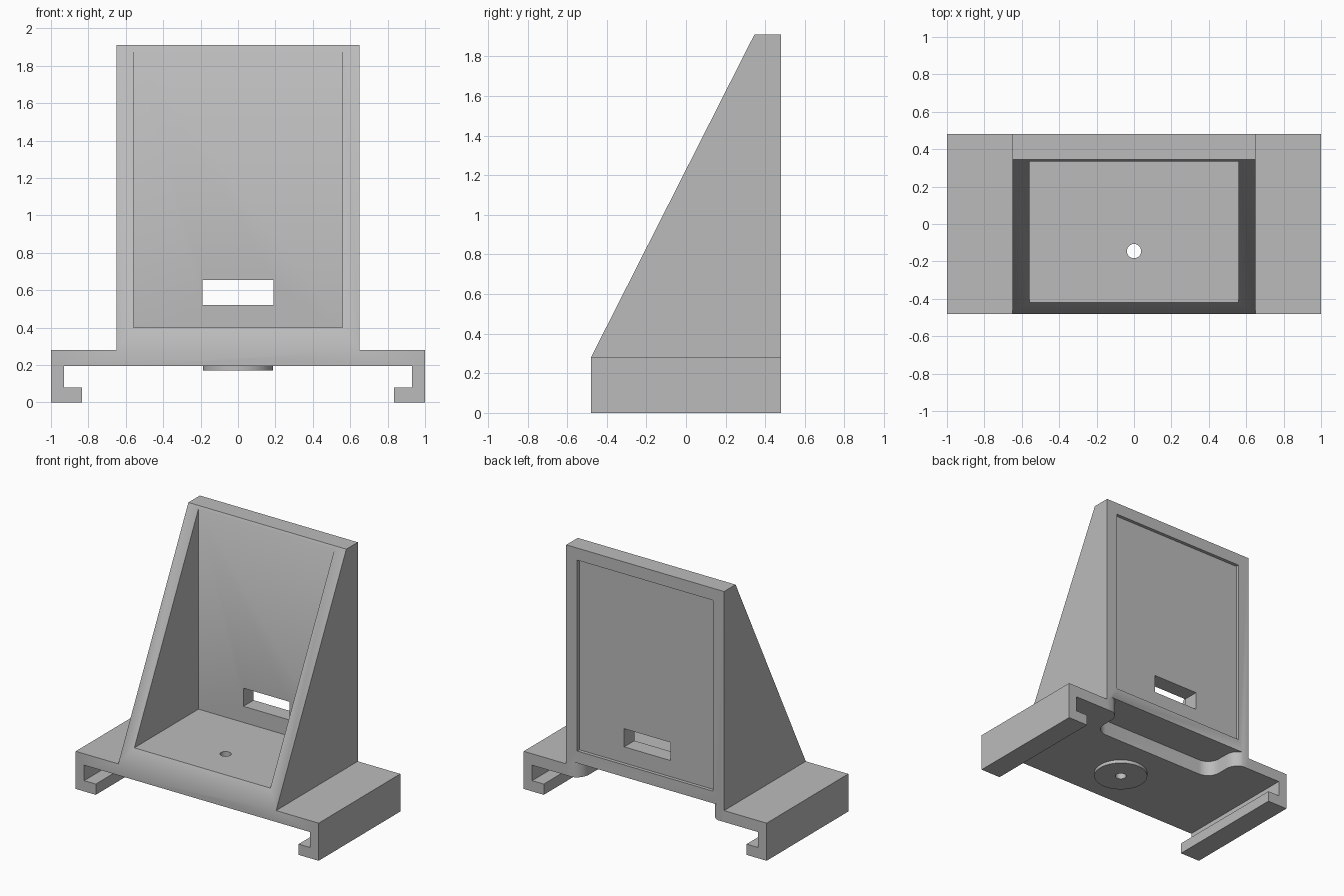
import bpy, bmesh, math
from mathutils import Vector

cube = bpy.data.objects.get("Cube")
if cube:
    bpy.data.objects.remove(cube, do_unlink=True)

grey = bpy.data.materials.new("plain grey")
grey.use_nodes = True
grey.diffuse_color = (0.5, 0.5, 0.5, 1)
grey.node_tree.nodes["Principled BSDF"].inputs["Base Color"].default_value = (0.5, 0.5, 0.5, 1)


def prism(name, outline, axis, start, end):
    """Extrude a 2D outline along an axis (outline uses the other two axes in order)."""
    bm = bmesh.new()

    def place(p):
        c = list(p)
        c.insert("xyz".index(axis), start)
        return bm.verts.new(c)

    face = bm.faces.new([place(p) for p in outline])
    new = bmesh.ops.extrude_face_region(bm, geom=[face])["geom"]
    move = Vector([end - start if a == axis else 0 for a in "xyz"])
    bmesh.ops.translate(bm, vec=move, verts=[v for v in new if isinstance(v, bmesh.types.BMVert)])
    bmesh.ops.recalc_face_normals(bm, faces=bm.faces)
    mesh = bpy.data.meshes.new(name)
    bm.to_mesh(mesh)
    bm.free()
    obj = bpy.data.objects.new(name, mesh)
    bpy.context.collection.objects.link(obj)
    mesh.materials.append(grey)
    return obj


def box(name, x, y0, y1, z0, z1):
    return prism(name, [(y0, z0), (y1, z0), (y1, z1), (y0, z1)], "x", -x, x)


def arc(cx, cy, r, a0, a1, n=10):
    steps = [math.radians(a0 + (a1 - a0) * i / n) for i in range(n + 1)]
    return [(cx + r * math.cos(a), cy + r * math.sin(a)) for a in steps]


def disc(name, r, z0, z1):
    return prism(name, arc(0, -0.145, r, 0, 354.375, 63), "z", z0, z1)


def combine(target, other, operation):
    mod = target.modifiers.new(operation, "BOOLEAN")
    mod.operation, mod.solver, mod.object = operation, "EXACT", other
    bpy.context.view_layer.objects.active = target
    bpy.ops.object.modifier_apply(modifier=mod.name)
    bpy.data.objects.remove(other, do_unlink=True)


# Base plate with hooked rails
half = [(0.93, 0.195), (0.93, 0.08), (0.835, 0.08), (0.835, 0), (1, 0), (1, 0.28)]
bracket = prism("bracket", half + [(-x, z) for x, z in reversed(half)], "y", -0.48, 0.48)

# Sloped upright
side = [(-0.48, 0.195), (0.48, 0.195), (0.48, 1.91), (0.345, 1.91), (-0.48, 0.28)]
combine(bracket, prism("upright", side, "x", -0.65, 0.65), "UNION")

# Round boss underneath
combine(bracket, disc("boss", 0.187, 0.17, 0.25), "UNION")

# Open interior, back panel recess, cable window and screw hole
combine(bracket, box("interior", 0.56, -1, 0.335, 0.4, 2.5), "DIFFERENCE")
combine(bracket, box("back_recess", 0.56, 0.455, 0.6, 0.4, 1.82), "DIFFERENCE")
combine(bracket, box("window", 0.19, 0.2, 0.6, 0.52, 0.655), "DIFFERENCE")
combine(bracket, disc("screw_hole", 0.038, 0.1, 0.5), "DIFFERENCE")

# Rounded relief under the back edge
right = [(0.63, 0.6)] + arc(0.63, 0.385, 0.1, 90, 180) + arc(0.43, 0.3, 0.1, 0, -90)
relief = right + [(-x, y) for x, y in reversed(right)]
combine(bracket, prism("relief", relief, "z", 0.1, 0.31), "DIFFERENCE")

# Smooth only the rounded walls
bpy.ops.object.select_all(action="DESELECT")
bracket.select_set(True)
bpy.context.view_layer.objects.active = bracket
bpy.ops.object.shade_smooth_by_angle(angle=math.radians(30))
